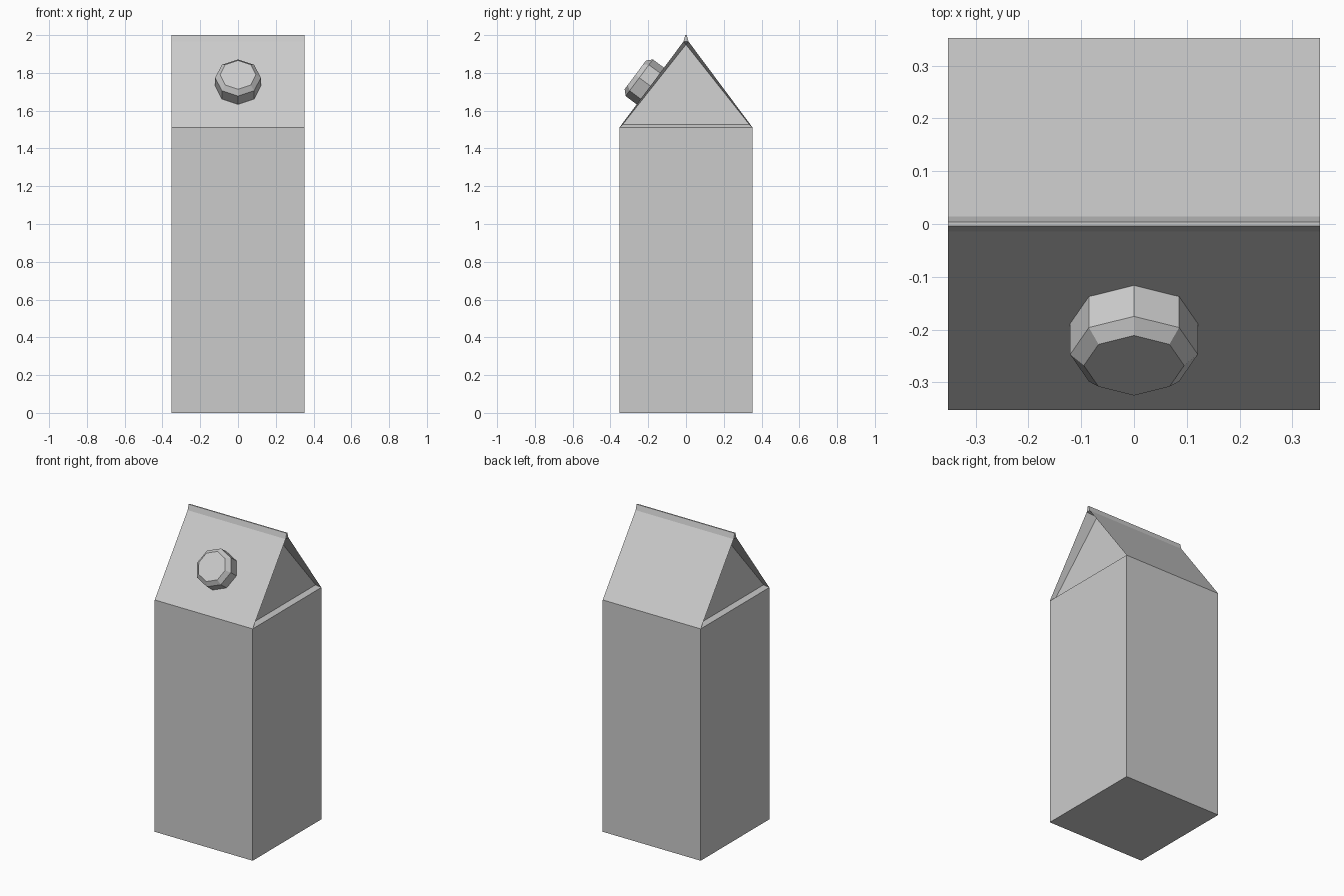
import bpy, bmesh, math
from mathutils import Matrix, Vector

if "Cube" in bpy.data.objects:
    bpy.data.objects.remove(bpy.data.objects["Cube"], do_unlink=True)

HALF = 0.353        # half width of the carton
SHOULDER = 1.51     # height where the roof starts

paper = bpy.data.materials.new("light_grey_paper")
paper.use_nodes = True
paper.diffuse_color = (0.6, 0.6, 0.6, 1)
paper.node_tree.nodes["Principled BSDF"].inputs["Base Color"].default_value = (0.6, 0.6, 0.6, 1)


def finish(bm, name):
    bmesh.ops.recalc_face_normals(bm, faces=bm.faces)
    mesh = bpy.data.meshes.new(name)
    bm.to_mesh(mesh)
    bm.free()
    mesh.materials.append(paper)
    obj = bpy.data.objects.new(name, mesh)
    bpy.context.collection.objects.link(obj)
    return obj


# Carton body: a plain square box
bm = bmesh.new()
bmesh.ops.create_cube(bm, size=1)
bmesh.ops.scale(bm, vec=(2 * HALF, 2 * HALF, SHOULDER), verts=bm.verts)
bmesh.ops.translate(bm, vec=(0, 0, SHOULDER / 2), verts=bm.verts)
finish(bm, "carton_body")

# Gable roof with a narrow top seam and folded-in triangular ends
profile = [(-HALF, SHOULDER), (-0.014, 1.965), (-0.004, 2.0),
           (0.004, 2.0), (0.014, 1.965), (HALF, SHOULDER)]
bm = bmesh.new()
rings = []
for side in (-1, 1):
    ring = [bm.verts.new((side * HALF, y, z)) for y, z in profile]
    rings.append(ring)
    front = bm.verts.new((side * 0.325, -0.335, 1.527))
    back = bm.verts.new((side * 0.325, 0.335, 1.527))
    apex = bm.verts.new((side * 0.285, 0, 1.95))
    bm.faces.new((front, back, apex))                    # recessed triangle
    bm.faces.new((ring[0], ring[5], back, front))        # bottom ledge
    bm.faces.new((ring[0], front, apex, ring[1]))        # front fold
    bm.faces.new((ring[5], ring[4], apex, back))         # back fold
    bm.faces.new((ring[1], apex, ring[4]))               # under the seam
    bm.faces.new(ring[1:5])                              # seam end
left, right = rings
for i in range(len(profile)):
    j = (i + 1) % len(profile)
    bm.faces.new((left[i], left[j], right[j], right[i]))
finish(bm, "gable_roof")

# Octagonal screw cap with a bevelled rim, sitting on the front slope
bm = bmesh.new()
cap_rings = []
for radius, height in ((0.121, -0.01), (0.121, 0.074), (0.095, 0.1)):
    cap_rings.append([bm.verts.new((radius * math.sin(k * math.tau / 8),
                                    radius * math.cos(k * math.tau / 8), height))
                      for k in range(8)])
for low, high in zip(cap_rings, cap_rings[1:]):
    for k in range(8):
        n = (k + 1) % 8
        bm.faces.new((low[k], low[n], high[n], high[k]))
bm.faces.new(cap_rings[0])
bm.faces.new(cap_rings[-1])
cap = finish(bm, "screw_cap")
slope = math.atan2(1.965 - SHOULDER, HALF - 0.014)
cap.matrix_world = Matrix.Translation(Vector((0, -0.188, 1.73))) @ Matrix.Rotation(slope, 4, 'X')
